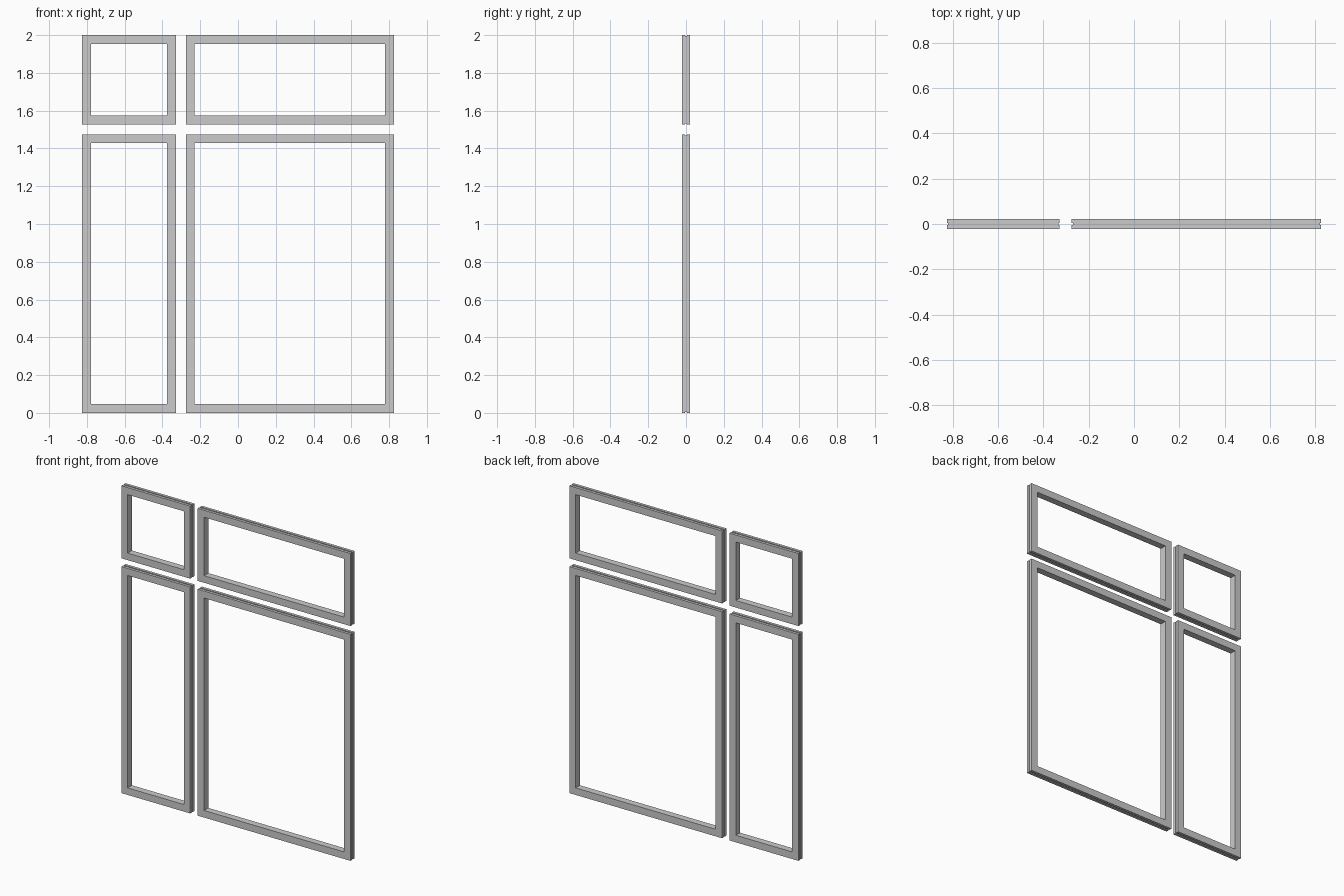
import bpy, bmesh

if "Cube" in bpy.data.objects:
    bpy.data.objects.remove(bpy.data.objects["Cube"])

# Cross-section of a frame bar: (inset from outer edge, depth), grooved on the outer edge
W, D, G, S = 0.046, 0.022, 0.004, 0.005
PROFILE = [(0, -D), (W, -D), (W, D), (0, D), (0, G), (S, G), (S, -G), (0, -G)]


def frame(name, x0, x1, z0, z1):
    """Sweep the bar profile round a rectangle with mitred corners."""
    bm = bmesh.new()
    rings = []
    for cx, cz, sx, sz in ((x0, z0, 1, 1), (x1, z0, -1, 1),
                           (x1, z1, -1, -1), (x0, z1, 1, -1)):
        rings.append([bm.verts.new((cx + sx * i, y, cz + sz * i)) for i, y in PROFILE])
    n = len(PROFILE)
    for k in range(4):
        a, b = rings[k], rings[(k + 1) % 4]
        for j in range(n):
            bm.faces.new((a[j], b[j], b[(j + 1) % n], a[(j + 1) % n]))
    bmesh.ops.recalc_face_normals(bm, faces=bm.faces)
    me = bpy.data.meshes.new(name)
    bm.to_mesh(me)
    bm.free()
    bpy.context.collection.objects.link(bpy.data.objects.new(name, me))


# Two columns by two rows of window frames
for col, x0, x1 in (("narrow", -0.825, -0.329), ("wide", -0.275, 0.825)):
    for row, z0, z1 in (("lower", 0, 1.474), ("upper", 1.528, 2.0)):
        frame(f"{row}_{col}_frame", x0, x1, z0, z1)
